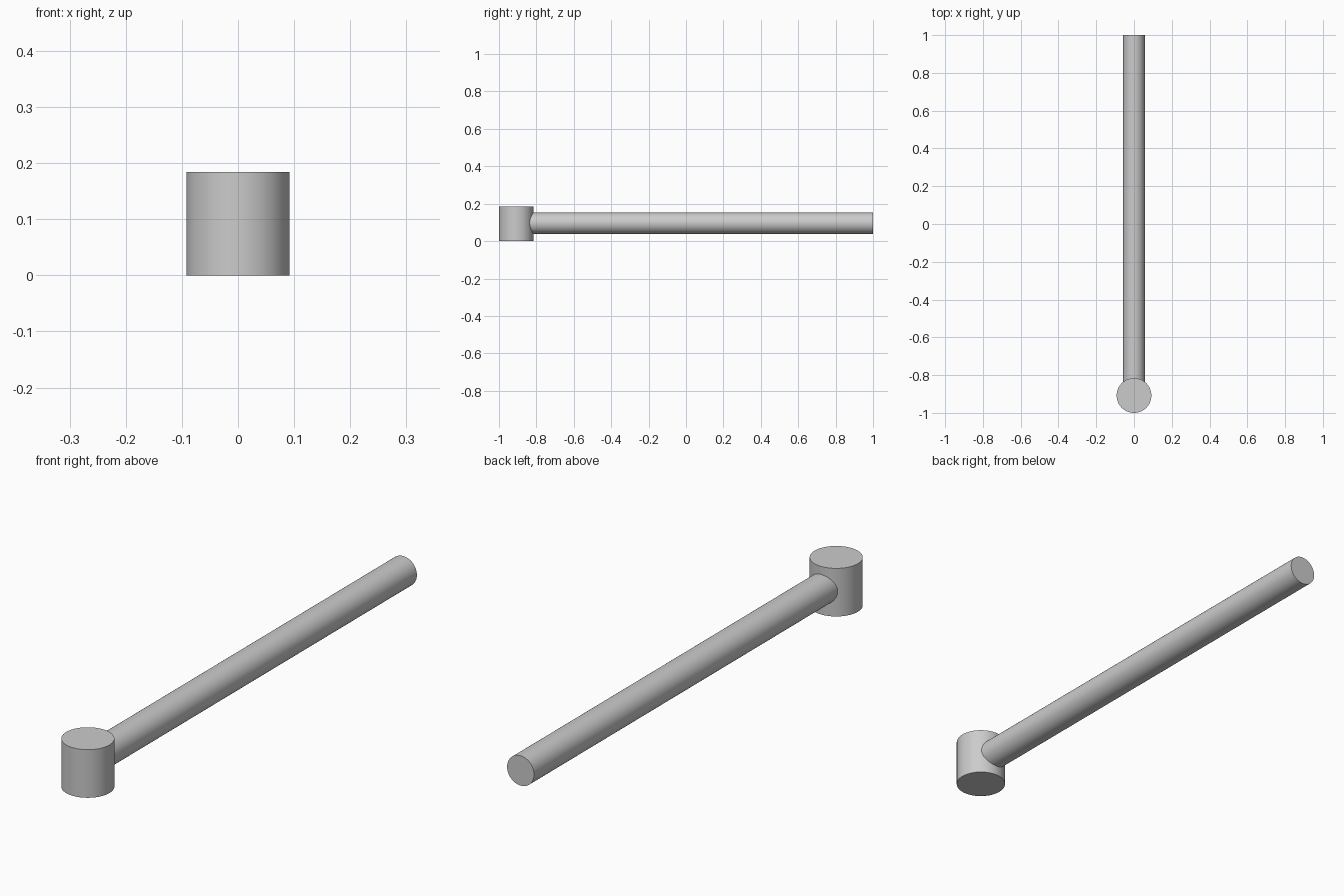
import bpy, math

if "Cube" in bpy.data.objects:
    bpy.data.objects.remove(bpy.data.objects["Cube"])

HEAD_R, HEAD_H = 0.092, 0.184
ROD_R, ROD_Z = 0.057, 0.096
HEAD_Y = -1 + HEAD_R


def cylinder(name, radius, depth, location, rotation=(0, 0, 0)):
    bpy.ops.mesh.primitive_cylinder_add(vertices=96, radius=radius, depth=depth,
                                        location=location, rotation=rotation)
    obj = bpy.context.object
    obj.name = name
    bpy.ops.object.shade_smooth_by_angle(angle=math.radians(30))
    return obj


# Upright cylindrical head at the front end
cylinder("head", HEAD_R, HEAD_H, (0, HEAD_Y, HEAD_H / 2))

# Long round handle, starting just inside the head and running to the back
start = HEAD_Y + 0.06
cylinder("handle", ROD_R, 1 - start, (0, (1 + start) / 2, ROD_Z),
         (math.pi / 2, 0, 0))
